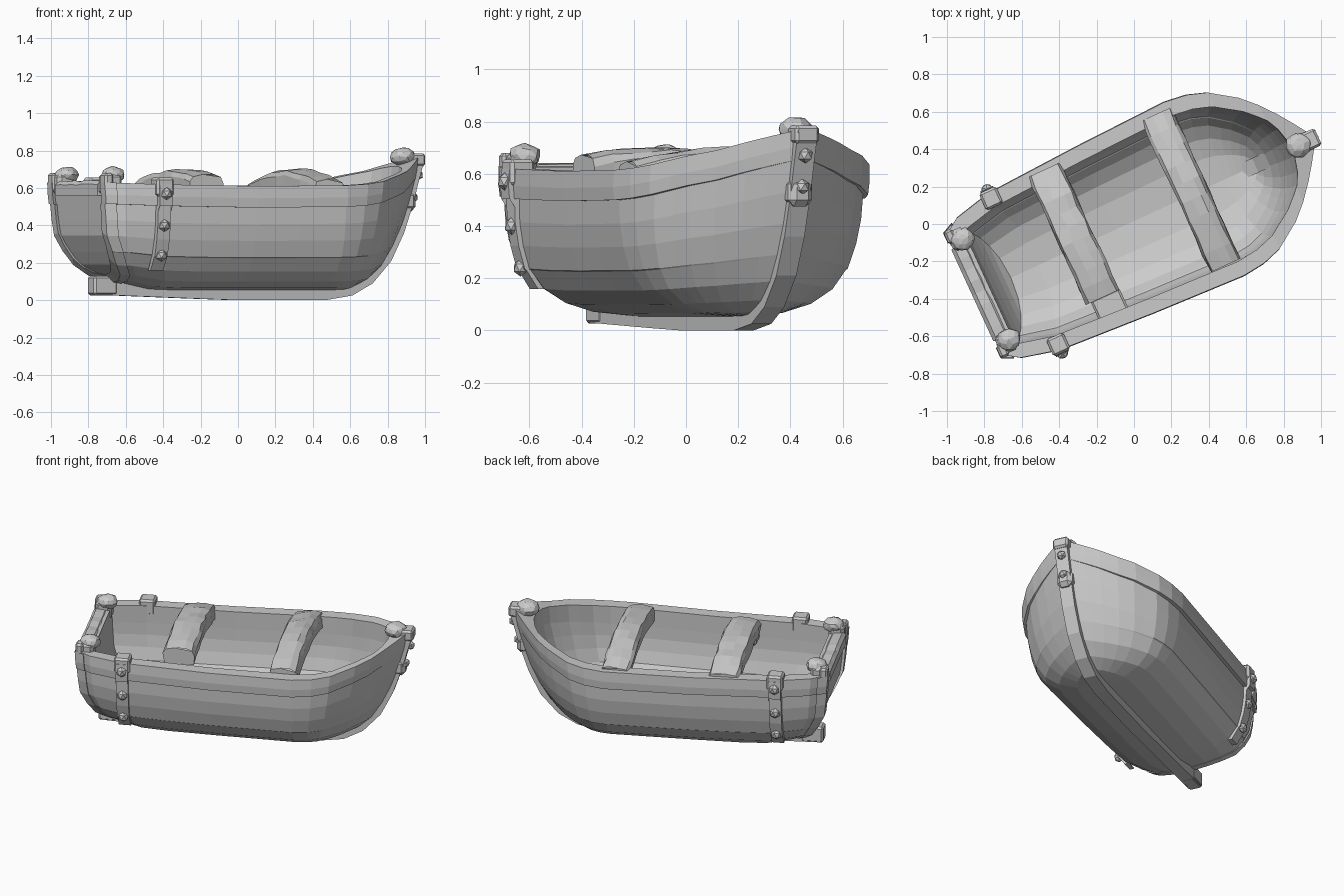
import bpy, bmesh, math, random
from mathutils import Matrix, Vector

random.seed(4)
cube = bpy.data.objects.get("Cube")
if cube:
    bpy.data.objects.remove(cube)

HEADING = Matrix.Rotation(math.radians(24.7), 4, 'Z') @ Matrix.Translation((0, 0.014, 0))
grey = bpy.data.materials.new("plain_grey")
grey.use_nodes = True
COLOUR = (0.6, 0.6, 0.6, 1)
grey.diffuse_color = COLOUR
grey.node_tree.nodes["Principled BSDF"].inputs["Base Color"].default_value = COLOUR


def finish(bm, name):
    """Turn a bmesh in boat coordinates into a placed object."""
    bmesh.ops.recalc_face_normals(bm, faces=bm.faces)
    bm.transform(HEADING)
    mesh = bpy.data.meshes.new(name)
    bm.to_mesh(mesh)
    bm.free()
    mesh.materials.append(grey)
    obj = bpy.data.objects.new(name, mesh)
    bpy.context.collection.objects.link(obj)
    return obj


def interp(table, x):
    if x <= table[0][0]:
        return table[0][1]
    for (a, p), (b, q) in zip(table, table[1:]):
        if x <= b:
            return p + (q - p) * (x - a) / (b - a)
    return table[-1][1]


# Hull lines: half breadth and sheer along the length, end rake by height
BREADTH = [(-.93, .355), (-.85, .41), (-.64, .46), (-.1, .49), (.42, .51), (.55, .495), (.66, .46),
           (.8, .365), (.88, .285), (.95, .195), (1.02, .09), (1.05, .04)]
SHEER = [(-.93, .63), (-.7, .62), (-.1, .61), (.5, .615), (.66, .635), (.88, .69), (1.05, .765)]
BOW = [(.06, .66), (.12, .77), (.2, .85), (.35, .935), (.5, .99), (.64, 1.03), (.76, 1.05)]
STERN = [(.06, -.7), (.12, -.75), (.2, -.83), (.35, -.905), (.62, -.93)]
STERN_LIFT = [(-.93, .045), (-.6, 0)]
PROFILE = [(0, 0), (.34, .035), (.58, .11), (.75, .23), (.85, .39), (.865, .4),
           (.92, .6), (.95, .8), (.955, 1)]


def rake(u, z):
    if u > .4:
        return .4 + (u - .4) * (interp(BOW, z) - .4) / .65
    if u < -.4:
        return -.4 + (u + .4) * (interp(STERN, z) + .4) / -.53
    return u


def half_section(u, grow=0.0, floor=.05, band=True):
    """Points (v, z) from the keel line to the gunwale."""
    w = max(interp(BREADTH, u) + grow, .01)
    top = interp(SHEER, u)
    low = top - .115
    base = floor + interp(STERN_LIFT, u)
    pts = [(w * b, base + (low - base) * h) for b, h in PROFILE]
    if band:
        pts += [(w, low), (w + .004, low + .05), (w, top)]
    return pts


def loft(rings):
    """Skin matching closed rings and cap both ends with strips."""
    bm = bmesh.new()
    loops = [[bm.verts.new(p) for p in ring] for ring in rings]
    n = len(loops[0])
    for a, b in zip(loops, loops[1:]):
        for i in range(n):
            j = (i + 1) % n
            bm.faces.new((a[i], a[j], b[j], b[i]))
    for end in (loops[0], loops[-1]):
        for i in range((n - 1) // 2):
            corners = dict.fromkeys((i, i + 1, n - i - 1, (n - i) % n))
            bm.faces.new([end[k] for k in corners])
    return bm


def hull_ring(u, grow=0, floor=.05, band=True, top=None):
    half = half_section(u, grow, floor, band)
    if top:
        half.append((half[-1][0], top))
    both = half + [(-v, z) for v, z in reversed(half[1:])]
    return [(rake(u, z), v, z) for v, z in both]


def prism(points, axis, start, end):
    """Extrude an outline along u (axis 0) or across v (axis 1)."""
    def place(p, t):
        return (t, p[0], p[1]) if axis == 0 else (p[0], t, p[1])
    return loft([[place(p, t) for p in points] for t in (start, end)])


def block(name, centre, size, bevel=.012):
    bm = bmesh.new()
    bmesh.ops.create_cube(bm, size=1, matrix=Matrix.Translation(centre) @ Matrix.Diagonal((*size, 1)))
    bmesh.ops.bevel(bm, geom=bm.edges[:], offset=bevel, segments=1, affect='EDGES')
    return finish(bm, name)


def knob(name, centre, size, detail=2, jitter=.004):
    bm = bmesh.new()
    bmesh.ops.create_icosphere(bm, subdivisions=detail, radius=1,
                               matrix=Matrix.Translation(centre) @ Matrix.Diagonal((*size, 1)))
    for v in bm.verts:
        v.co += Vector(random.uniform(-jitter, jitter) for _ in range(3))
    return finish(bm, name)


# Hull shell with a hollowed inside
stations = [-.93, -.85, -.64, -.38, -.1, .16, .42, .55, .66, .74, .8, .88, .95, 1.0, 1.05]
hull = finish(loft([hull_ring(u) for u in stations]), "hull")
inside = [-.85, -.8, -.64, -.38, -.1, .16, .42, .55, .66, .74, .8, .86, .9]
rings = [hull_ring(u, -.062, .11, False, 1.0) for u in inside]
rings += [hull_ring(u, inset, .11, False, 1.0) for u, inset in ((.93, -.09), (.95, -.15))]
cutter = finish(loft(rings), "hull_cutter")
cutter.hide_render = True
cut = hull.modifiers.new("hollow", 'BOOLEAN')
cut.operation = 'DIFFERENCE'
cut.solver = 'EXACT'
cut.object = cutter
bpy.context.view_layer.objects.active = hull
bpy.ops.object.modifier_apply(modifier=cut.name)
bpy.data.objects.remove(cutter)

# Keel sweeping up into the stem
outer = [(-.84, .03), (-.3, .01), (0, 0), (.5, 0), (.66, .025), (.78, .09), (.89, .21),
         (.965, .36), (1.02, .52), (1.055, .65), (1.09, .765)]
inner = [(1.0, .775), (.96, .6), (.9, .4), (.82, .25), (.72, .15), (.6, .085), (0, .07), (-.84, .1)]
finish(prism(outer + inner, 1, -.042, .042), "keel_and_stem")
block("keel_heel", (-.79, 0, .078), (.14, .09, .105))
block("stem_top", (1.035, 0, .75), (.11, .1, .07))
knob("stem_head", (.975, 0, .768), (.072, .068, .05))
block("stem_collar", (1.0, 0, .53), (.08, .1, .11), .025)
for z in (.55, .67):
    knob("stem_bolt", (interp(BOW, z) + .03, 0, z), (.03, .03, .03), 1, 0)

# Raised frame around the transom
rings = []
for u, shift in ((-.93, -.018), (-.89, 0)):
    half = half_section(u, .012, .045)
    core = half_section(u, -.05, .09)
    line = half + [(-v, z) for v, z in reversed(half[1:])]
    back = core + [(-v, z) for v, z in reversed(core[1:])]
    rings.append([[(rake(u, z) + shift, v, z) for v, z in loop] for loop in (line, back)])
bm = bmesh.new()
grid = [[bm.verts.new(p) for p in loop] for loop in
        (rings[0][0], rings[1][0], rings[1][1], rings[0][1])]
top = len(grid[0]) // 2
for k in range(4):
    a, b = grid[k], grid[(k + 1) % 4]
    for i in range(-1, len(a) - 1):
        if i != top:
            bm.faces.new((a[i], a[i + 1], b[i + 1], b[i]))
finish(bm, "transom_frame")

# Parts on both sides: stern posts, straps, bolts
for name, side in (("left", 1), ("right", -1)):
    block(name + "_stern_post", (-.885, side * .305, .62), (.1, .11, .12), .02)
    knob(name + "_stern_knob", (-.865, side * .295, .67), (.065, .06, .045))
    block(name + "_stern_corner", (-.92, side * .335, .63), (.05, .075, .1))

    skin = half_section(-.635, .022)[3:]
    core = half_section(-.635, -.02)[3:]
    outline = [(side * v, z) for v, z in skin + core[::-1]]
    finish(prism(outline, 0, -.675, -.6), name + "_strap")
    block(name + "_strap_cap", (-.637, side * .43, .605), (.1, .1, .1))
    for z in (.24, .4, .57):
        v = interp([(q, p) for p, q in half_section(-.635, .022)], z)
        knob(name + "_strap_bolt", (-.637, side * v, z), (.034, .028, .034), 1, 0)


# Arched, worn thwarts
def thwart(name, u, width, start, end):
    shape = [(-.5, -.055), (-.5, .01), (-.42, .035), (-.1, .045), (.2, .045),
             (.43, .032), (.5, .005), (.5, -.055)]
    rows = []
    for i in range(10):
        v = start + (end - start) * i / 9
        rise = .585 + .07 * (1 - (v / .47) ** 2)
        rows.append([(u + a * width + random.uniform(-.006, .006), v,
                      rise + h + random.uniform(-.006, .006)) for a, h in shape])
    finish(loft(rows), name)


thwart("rear_seat", -.315, .19, -.3, .45)
thwart("front_seat", .352, .175, -.42, .47)
block("rear_seat_ledge", (-.3, -.36, .52), (.17, .14, .07))

# Chunky wooden rail across the stern
rail = []
for i in range(9):
    v = -.27 + .0675 * i
    r = random.uniform(-.008, .008)
    rail.append([(-.945, v, .56), (-.945, v, .62 + r), (-.925, v, .64 + r),
                 (-.87, v, .635 + r), (-.85 + r, v, .615), (-.85, v, .56)])
finish(loft(rail), "stern_rail")
